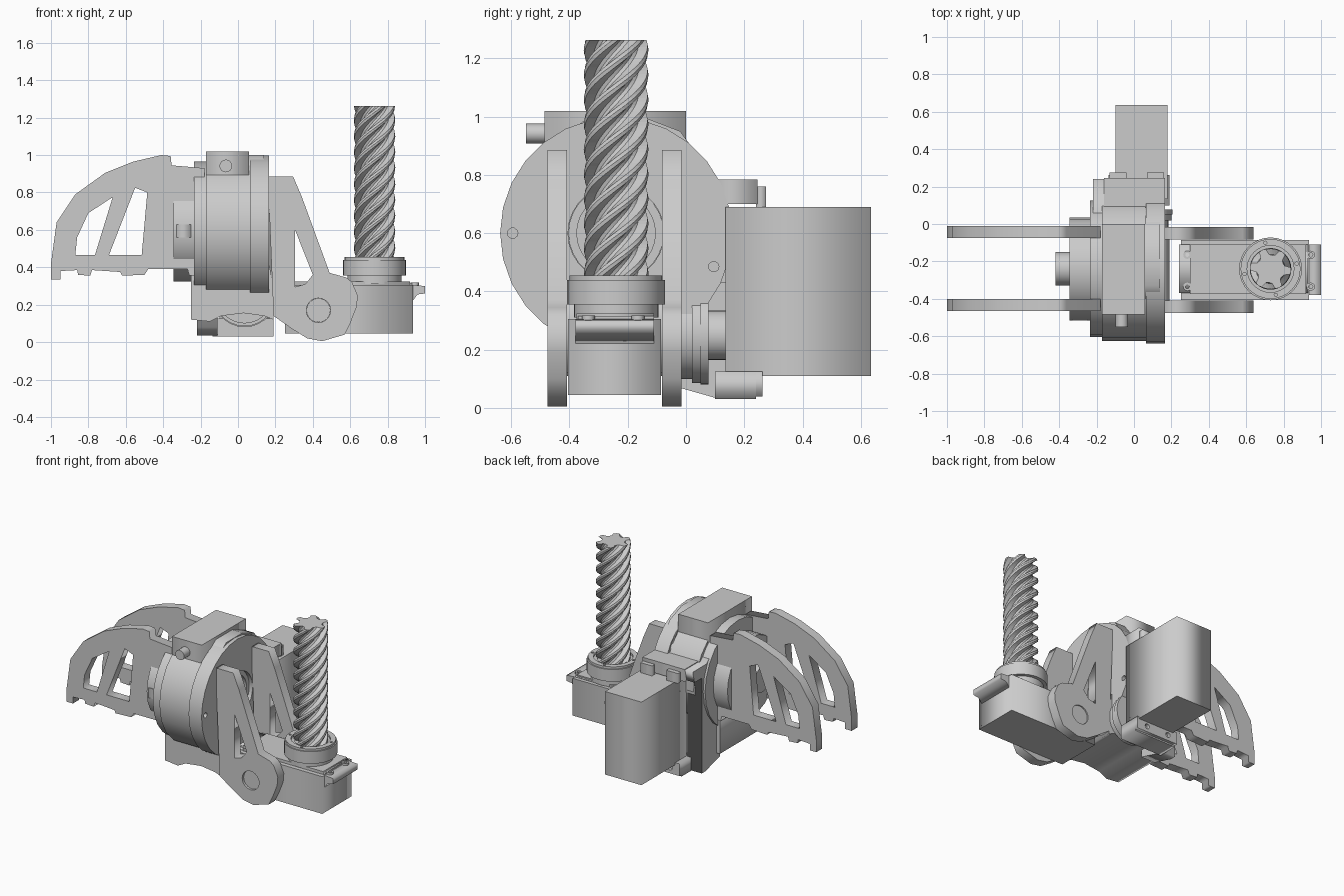
import bpy, bmesh
from math import cos, sin, pi, tau
from mathutils import Matrix

if "Cube" in bpy.data.objects:
    bpy.data.objects.remove(bpy.data.objects["Cube"])

# extrusion frames: local (u, v, w) -> world, keyed by the extrusion axis
FRAMES = {
    'X': Matrix(((0, 0, 1, 0), (1, 0, 0, 0), (0, 1, 0, 0), (0, 0, 0, 1))),   # u=y v=z
    'Y': Matrix(((1, 0, 0, 0), (0, 0, -1, 0), (0, 1, 0, 0), (0, 0, 0, 1))),  # u=x v=z
    'Z': Matrix.Identity(4),                                                 # u=x v=y
}


def circle(u, v, r, n=24, start=0.0):
    return [(u + r * cos(start + tau * i / n), v + r * sin(start + tau * i / n)) for i in range(n)]


def rect(u0, u1, v0, v1):
    return [(u0, v0), (u1, v0), (u1, v1), (u0, v1)]


def plate(name, axis, lo, hi, *outlines):
    """Extrude an outline (further outlines are holes) from lo to hi along axis."""
    cu = bpy.data.curves.new(name, 'CURVE')
    cu.dimensions = '2D'
    cu.fill_mode = 'BOTH'
    cu.extrude = (hi - lo) / 2
    for pts in outlines:
        sp = cu.splines.new('POLY')
        sp.points.add(len(pts) - 1)
        for p, (u, v) in zip(sp.points, pts):
            p.co = (u, v, 0, 1)
        sp.use_cyclic_u = True
    ob = bpy.data.objects.new(name, cu)
    bpy.context.collection.objects.link(ob)
    mid = (lo + hi) / 2 * (-1 if axis == 'Y' else 1)
    ob.matrix_world = FRAMES[axis] @ Matrix.Translation((0, 0, mid))
    bpy.ops.object.select_all(action='DESELECT')
    ob.select_set(True)
    bpy.context.view_layer.objects.active = ob
    bpy.ops.object.convert(target='MESH')
    ob = bpy.context.object
    bm = bmesh.new()
    bm.from_mesh(ob.data)
    bmesh.ops.remove_doubles(bm, verts=bm.verts, dist=1e-5)
    bmesh.ops.recalc_face_normals(bm, faces=bm.faces)
    bm.to_mesh(ob.data)
    bm.free()
    ob.data.name = name
    return ob


def box(name, x0, x1, y0, y1, z0, z1):
    return plate(name, 'Z', z0, z1, rect(x0, x1, y0, y1))


CY, CZ = -0.24, 0.60      # drum axis
SX, SY = 0.73, -0.24      # screw axis

# pair of curved rear fins with two windows
fin = [(-1, .335), (-.95, .335), (-.95, .38), (-.86, .385), (-.855, .36), (-.79, .355), (-.78, .385),
       (-.63, .375), (-.62, .355), (-.50, .36), (-.48, .39), (-.27, .39), (-.26, .355), (-.18, .36),
       (-.18, .93), (-.355, .945), (-.36, .995), (-.41, 1.0), (-.56, .965), (-.71, .905), (-.87, .79),
       (-.97, .64), (-1, .42)]
window_a = [(-.87, .465), (-.86, .56), (-.80, .69), (-.67, .775), (-.765, .465)]
window_b = [(-.69, .465), (-.55, .825), (-.485, .80), (-.515, .465)]
for side, lo in (("front", -.465), ("back", -.075)):
    plate(side + "_rear_fin", 'Y', lo, lo + .065, fin, window_a, window_b)

# pair of fork arms carrying the lower servo
arm = [(.16, .885), (.295, .885), (.34, .78), (.49, .37), (.58, .345), (.61, .32), (.64, .25), (.635, .19),
       (.60, .10), (.57, .04), (.45, .005), (.37, .02), (.29, .07), (.19, .14)]
arm_window = [(.305, .60), (.40, .36), (.36, .31), (.305, .295)]
for side, lo in (("front", -.475), ("back", -.082)):
    plate(side + "_fork_arm", 'Y', lo, lo + .067, arm, arm_window, circle(.43, .17, .065))
    plate(side + "_pivot_cap", 'Y', lo + .015, lo + .06, circle(.43, .17, .064))

# main drum, its flanges and hubs
plate("drum_body", 'X', -.17, .065, circle(CY, CZ, .385, 20), circle(CY, CZ, .15))
plate("drum_front_ring", 'X', .065, .165, circle(CY, CZ, .398, 28), circle(CY, CZ, .165, 28),
      circle(-.595, CZ, .018, 10), circle(.095, .485, .018, 10))
plate("drum_bearing_ring", 'X', .05, .14, circle(CY, CZ, .164, 28), circle(CY, CZ, .135, 28))
plate("drum_bearing_core", 'X', -.1, .07, circle(CY, CZ, .148))
plate("drum_rear_flange", 'X', -.235, -.17, circle(CY, CZ, .365, 24))
plate("rear_hub", 'X', -.345, -.235, circle(CY, CZ, .275, 24))
plate("rear_hub_boss", 'X', -.42, -.345, circle(CY, CZ, .09, 16))
box("hub_front_lug", -.33, -.25, -.515, -.40, .56, .63)

# block on top of the drum with a short pin
box("upper_block", -.17, .06, -.485, 0, .72, 1.02)
plate("upper_block_pin", 'Y', -.55, -.48, circle(-.065, .942, .034, 16))
plate("upper_ring_shoulder", 'X', .06, .14, [(-.44, .75), (-.40, .95), (-.33, 1.0), (-.15, 1.0),
                                             (-.02, .95), (.09, .80), (.09, .7)])

# lower gear housing with an arched underside
plate("lower_housing", 'Y', -.45, -.02,
      [(-.25, .12), (-.15, .11), (-.09, .14), (.03, .155), (.14, .14), (.19, .12), (.19, .3), (.165, .42), (-.25, .42)])
plate("housing_side_wall", 'X', -.22, -.11,
      [(-.06, .08), (.10, .035), (.14, .035), (.14, .70), (.22, .70), (.24, .78), (.09, .78), (-.06, .9)])
plate("housing_upper_wall", 'X', -.11, .13,
      [(-.06, .38), (0, .42), (.04, .43), (.14, .43), (.14, .66), (.09, .78), (-.06, .85)])

# bracket holding the large servo
plate("bracket_top", 'Z', .70, .785, rect(-.16, .165, .08, .245))
box("bracket_top_web", -.16, .165, .09, .145, .59, .72)
for i, x in enumerate((-.13, .07)):
    box("servo_ear_%d" % (i + 1), x, x + .09, .24, .275, .69, .76)
plate("bracket_bottom", 'Y', .10, .24, rect(-.135, .19, .03, .125))
plate("bracket_bottom_lip", 'Y', .235, .262, rect(-.135, .19, .04, .125),
      circle(-.06, .08, .018, 10), circle(.11, .08, .018, 10))

# large servo and its stacked drive disc
box("large_servo", -.10, .18, .135, .635, .11, .69)
for i, (lo, hi, r) in enumerate(((-.02, .02, .15), (.02, .05, .165), (.05, .078, .17), (.075, .14, .085))):
    plate("drive_disc_%d" % (i + 1), 'Y', lo, hi, circle(.035, .25, r, 28))
plate("inner_drive_shaft", 'Y', -.44, 0, circle(.035, .27, .09, 16))

# lower servo with mounting flanges
box("lower_servo", .25, .935, -.405, -.085, .045, .305)
box("lower_servo_cover", .30, .92, -.375, -.11, .30, .325)
plate("lower_servo_deck", 'X', .24, .93, [(-.37, .30), (-.11, .30), (-.11, .315), (-.37, .315)])
plate("servo_end_flange", 'Y', -.38, -.11, [(.93, .215), (.96, .255), (1.0, .26), (1.0, .30), (.93, .305)])
for i, (x, y) in enumerate((x, y) for x in (.285, .945) for y in (-.335, -.165)):
    plate("flange_screw_%d" % (i + 1), 'Z', .30, .318, circle(x, y, .022, 12), circle(x, y, .011, 12))

# collar under the screw
plate("collar_base", 'Z', .31, .36, circle(SX, SY, .145, 32))
plate("collar", 'Z', .355, .44, circle(SX, SY, .168, 32), circle(SX, SY, .10, 32))
plate("collar_rim", 'Z', .44, .455, circle(SX, SY, .16, 32), circle(SX, SY, .125, 32),
      *[circle(SX + .142 * cos(a), SY + .142 * sin(a), .009, 8) for a in (.2, .2 + pi / 2, .2 + pi, .2 + 1.5 * pi)])
plate("collar_floor", 'Z', .36, .43, circle(SX, SY, .101, 32))


# six-start helical screw, swept ring by ring
def helical_screw(name, z0, z1, turns, steps=72, starts=6):
    section = [(-.30, .078), (-.17, .108), (0, .111), (.17, .108), (.30, .078), (.5, .073)]
    bm = bmesh.new()
    rings = []
    for s in range(steps + 1):
        t = s / steps
        ring = []
        for k in range(starts):
            for f, r in section:
                a = tau * ((k + f) / starts + turns * t)
                ring.append(bm.verts.new((SX + r * cos(a), SY + r * sin(a), z0 + (z1 - z0) * t)))
        rings.append(ring)
    n = len(rings[0])
    for a, b in zip(rings, rings[1:]):
        for i in range(n):
            j = (i + 1) % n
            bm.faces.new((a[i], a[j], b[j], b[i]))
    bm.faces.new(rings[0][::-1])
    bm.faces.new(rings[-1])
    me = bpy.data.meshes.new(name)
    bm.to_mesh(me)
    bm.free()
    ob = bpy.data.objects.new(name, me)
    bpy.context.collection.objects.link(ob)


helical_screw("helical_screw", .42, 1.263, 1.65)
